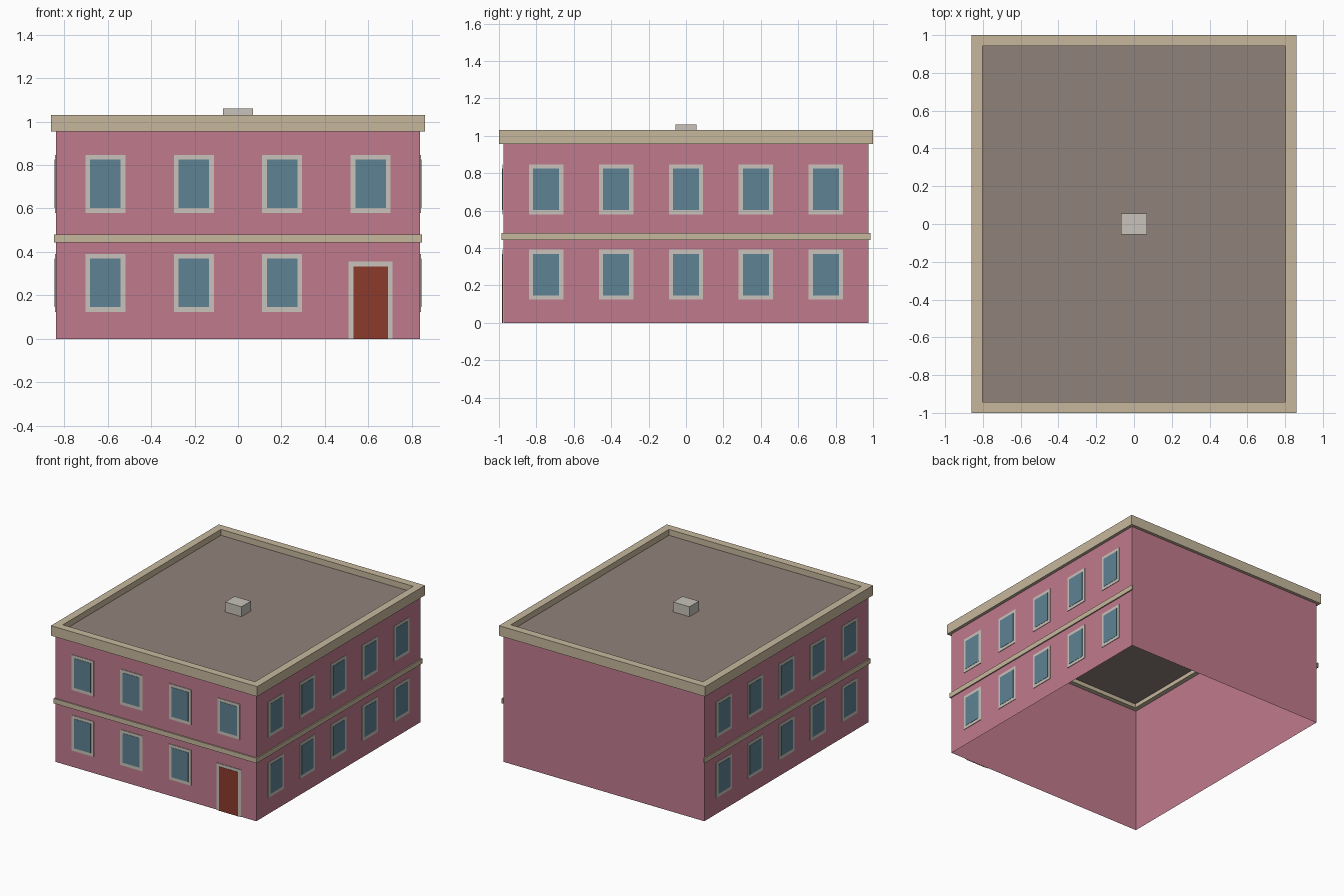
import bpy, bmesh
from math import radians
from mathutils import Matrix, Vector

default = bpy.data.objects.get("Cube")
if default:
    bpy.data.objects.remove(default, do_unlink=True)


def material(name, colour):
    m = bpy.data.materials.new(name)
    m.use_nodes = True
    m.diffuse_color = (*colour, 1)
    m.node_tree.nodes["Principled BSDF"].inputs["Base Color"].default_value = (*colour, 1)
    return m


PINK = material("pink wall", (0.53, 0.198, 0.27))
SAND = material("sand trim", (0.57, 0.478, 0.34))
ROOF = material("brown roof", (0.279, 0.223, 0.195))
STONE = material("pale stone", (0.578, 0.545, 0.49))
GLASS = material("blue glass", (0.114, 0.223, 0.292))
DOOR = material("red door", (0.262, 0.042, 0.025))

# Half sizes of the walls and the parapet
WX, WY, WALL_TOP = 0.837, 0.977, 0.955
PX, PY, PARAPET_TOP = 0.86, 1.0, 1.03
RIM, ROOF_Z = 0.058, 0.985
GAP = 0.001


def finish(name, bm, mat):
    bmesh.ops.recalc_face_normals(bm, faces=bm.faces)
    mesh = bpy.data.meshes.new(name)
    bm.to_mesh(mesh)
    bm.free()
    mesh.materials.append(mat)
    obj = bpy.data.objects.new(name, mesh)
    bpy.context.collection.objects.link(obj)
    return obj


def box_mesh(lo, hi):
    lo, hi = Vector(lo), Vector(hi)
    bm = bmesh.new()
    bmesh.ops.create_cube(bm, size=1, matrix=Matrix.Translation((lo + hi) / 2)
                          @ Matrix.Diagonal((*(hi - lo), 1)))
    return bm


def box(name, lo, hi, mat, turn=0):
    bm = box_mesh(lo, hi)
    bm.transform(Matrix.Rotation(radians(turn), 4, "Z"))
    return finish(name, bm, mat)


# Walls: a shell open below and above
bm = box_mesh((-WX, -WY, 0), (WX, WY, WALL_TOP))
bm.normal_update()
bmesh.ops.delete(bm, geom=[f for f in bm.faces if abs(f.normal.z) > 0.5], context="FACES_ONLY")
finish("walls", bm, PINK)

# Parapet: a rectangular section carried round the four corners
bm = bmesh.new()
section = [(0, WALL_TOP), (RIM, WALL_TOP), (RIM, PARAPET_TOP), (0, PARAPET_TOP)]
rings = [[bm.verts.new((sx * (PX - d), sy * (PY - d), z)) for d, z in section]
         for sx, sy in ((-1, -1), (1, -1), (1, 1), (-1, 1))]
for i in range(4):
    a, b = rings[i], rings[(i + 1) % 4]
    for j in range(4):
        k = (j + 1) % 4
        bm.faces.new((a[j], b[j], b[k], a[k]))
finish("parapet", bm, SAND)

# Roof sheet and vent
bm = bmesh.new()
bm.faces.new([bm.verts.new((sx * (PX - RIM), sy * (PY - RIM), ROOF_Z))
              for sx, sy in ((-1, -1), (1, -1), (1, 1), (-1, 1))])
finish("roof", bm, ROOF)
box("roof_vent", (-0.068, -0.056, ROOF_Z), (0.068, 0.056, 1.06), STONE)

# String course on the front and both sides
OUT = 0.01
BAND_LOW, BAND_HIGH = 0.443, 0.48
box("front_band", (-WX, -WY - OUT, BAND_LOW), (WX, -WY - GAP, BAND_HIGH), SAND)
for name, turn in (("left_band", 90), ("right_band", -90)):
    box(name, (-WY - OUT, -WX - OUT, BAND_LOW), (WY + OUT, -WX - GAP, BAND_HIGH), SAND, turn)


def opening(name, u, low, high, width, wall, turn, mat, sill=0.023):
    """Thin frame with a pane on a wall that lies at the given distance."""
    half, edge = width / 2, 0.022
    box(name + "_frame", (u - half, -wall - 0.005, low), (u + half, -wall - GAP, high),
        STONE, turn)
    box(name + "_pane", (u - half + edge, -wall - 0.007, low + sill),
        (u + half - edge, -wall - 0.003, high - edge), mat, turn)


# Windows in two storeys, with the door in place of one of them
front_places = [-0.61, -0.203, 0.203, 0.61]
side_places = [0.374 * i for i in range(-2, 3)]
for side, places, wall, turn in (("front", front_places, WY, 0),
                                 ("left", side_places, WX, 90),
                                 ("right", side_places, WX, -90)):
    for storey, low in (("lower", 0.124), ("upper", 0.58)):
        for i, u in enumerate(places):
            if side == "front" and storey == "lower" and i == 3:
                opening("front_door", u, 0, 0.355, 0.203, wall, turn, DOOR, sill=0)
            else:
                opening(f"{side}_{storey}_window_{i + 1}", u, low, low + 0.267,
                        0.184, wall, turn, GLASS)
